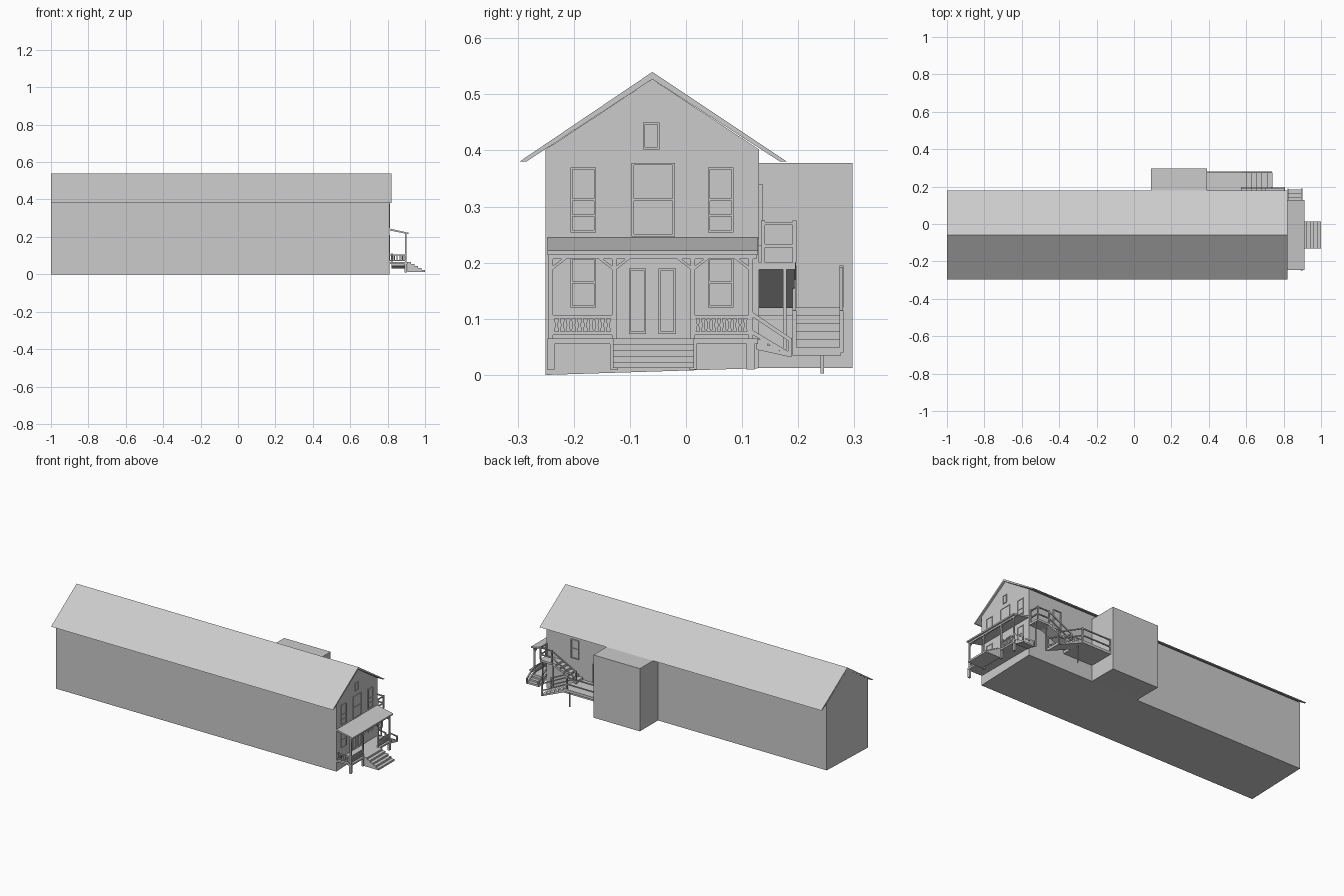
import bpy, bmesh
from mathutils import Vector

if "Cube" in bpy.data.objects:
    bpy.data.objects.remove(bpy.data.objects["Cube"])

grey = bpy.data.materials.new("plain_grey")
grey.diffuse_color = (0.6, 0.6, 0.6, 1)
grey.use_nodes = True
grey.node_tree.nodes["Principled BSDF"].inputs["Base Color"].default_value = grey.diffuse_color


def prism(name, pts, axis, a, b):
    """Extrude a 2D outline: axis 'x' takes (y, z) points, axis 'y' takes (x, z)."""
    bm = bmesh.new()
    put = (lambda p, c: (c, p[0], p[1])) if axis == 'x' else (lambda p, c: (p[0], c, p[1]))
    lo = [bm.verts.new(put(p, a)) for p in pts]
    hi = [bm.verts.new(put(p, b)) for p in pts]
    bm.faces.new(lo)
    bm.faces.new(hi[::-1])
    n = len(pts)
    for i in range(n):
        bm.faces.new((lo[i], hi[i], hi[(i + 1) % n], lo[(i + 1) % n]))
    bmesh.ops.recalc_face_normals(bm, faces=bm.faces)
    me = bpy.data.meshes.new(name)
    bm.to_mesh(me)
    bm.free()
    me.materials.append(grey)
    ob = bpy.data.objects.new(name, me)
    bpy.context.collection.objects.link(ob)
    return ob


def box(name, x0, x1, y0, y1, z0, z1):
    return prism(name, [(y0, z0), (y1, z0), (y1, z1), (y0, z1)], 'x', x0, x1)


def bar(name, p, q, t=0.007):
    """Square bar between two points."""
    p, q = Vector(p), Vector(q)
    ob = box(name, -t / 2, t / 2, -t / 2, t / 2, 0, (q - p).length)
    ob.location = p
    ob.rotation_euler = (q - p).to_track_quat('Z', 'Y').to_euler()
    return ob


def steps(a0, z0, a1, z1, n, under):
    """Saw-tooth stair outline from the low end to the high end."""
    pts = []
    for i in range(n):
        a = a0 + (a1 - a0) * i / n
        pts += [(a, z0 + (z1 - z0) * i / n), (a, z0 + (z1 - z0) * (i + 1) / n)]
    return pts + [(a1, z1), (a1, under)]


def front_window(name, y0, y1, z0, z1, mid=()):
    """Thin pane with a raised frame and cross bars on the front gable wall."""
    w = 0.81
    box(name + "_pane", w - 0.002, w + 0.001, y0, y1, z0, z1)
    t = 0.004
    for s in (y0, y1 - t):
        box(name + "_side", w - 0.002, w + 0.004, s, s + t, z0, z1)
    for z in (z0, z1 - t, *mid):
        box(name + "_bar", w - 0.002, w + 0.004, y0, y1, z, z + t)


# Main building and roof
prism("house_body", [(-0.25, 0), (0.13, 0.012), (0.13, 0.402), (-0.06, 0.527), (-0.25, 0.402)],
      'x', -1, 0.81)
prism("roof", [(-0.297, 0.38), (-0.06, 0.54), (0.18, 0.38), (0.168, 0.38),
               (-0.06, 0.527), (-0.285, 0.38)], 'x', -1, 0.82)
box("side_annex", 0.09, 0.39, 0.12, 0.297, 0.012, 0.378)

# Front windows and doors
for y in (-0.206, 0.039):
    front_window("upper_window", y, y + 0.046, 0.254, 0.37, (0.282, 0.31))
    front_window("lower_window", y, y + 0.046, 0.12, 0.21, (0.163,))
front_window("attic_window", -0.077, -0.047, 0.402, 0.45)
front_window("balcony_door", -0.097, -0.02, 0.247, 0.378, (0.31,))
for y in (-0.102, -0.049):
    front_window("front_door", y, y + 0.031, 0.073, 0.19)

# Side windows beside the outside stair
for x, z0, z1 in ((0.60, 0.23, 0.34), (0.46, 0.12, 0.23)):
    box("side_window_pane", x, x + 0.05, 0.128, 0.132, z0, z1)
    for s in (x, x + 0.045):
        box("side_window_post", s, s + 0.005, 0.128, 0.136, z0, z1)
    for z in (z0, (z0 + z1) / 2, z1 - 0.005):
        box("side_window_bar", x, x + 0.05, 0.128, 0.136, z, z + 0.005)

# Porch: deck, roof, beam, posts and brackets
box("porch_deck", 0.81, 0.905, -0.247, 0.128, 0.055, 0.065)
prism("porch_roof", [(0.808, 0.245), (0.912, 0.222), (0.912, 0.214), (0.808, 0.235)],
      'y', -0.247, 0.128)
box("porch_beam", 0.893, 0.901, -0.245, 0.126, 0.207, 0.217)
PX = 0.897
posts = (-0.241, -0.128, 0.012, 0.115)
for y in posts:
    box("porch_post", PX - 0.004, PX + 0.004, y - 0.004, y + 0.004, 0.055, 0.21)
    box("porch_pier", PX - 0.006, PX + 0.006, y - 0.007, y + 0.007, 0.01, 0.056)
    for d in (-0.027, 0.027):
        if -0.25 < y + d < 0.13:
            bar("porch_bracket", (PX, y, 0.188), (PX, y + d, 0.209), 0.005)

# Porch railings with diamond balusters
for y0, y1 in ((posts[0], posts[1]), (posts[2], posts[3])):
    for z in (0.074, 0.104):
        bar("porch_rail", (PX, y0, z), (PX, y1, z), 0.006)
    n = 11
    for i in range(n):
        y = y0 + (y1 - y0) * (i + 0.5) / n
        prism("porch_baluster", [(y - 0.001, 0.075), (y + 0.001, 0.075), (y + 0.0038, 0.089),
              (y + 0.001, 0.103), (y - 0.001, 0.103), (y - 0.0038, 0.089)],
              'x', PX - 0.002, PX + 0.002)
for z in (0.074, 0.104):
    bar("porch_end_rail", (0.812, posts[0], z), (PX, posts[0], z), 0.006)
for i in range(9):
    x = 0.82 + i * 0.0085
    box("porch_end_baluster", x - 0.002, x + 0.002, posts[0] - 0.002, posts[0] + 0.002, 0.075, 0.103)

# Front steps
prism("front_steps", steps(1.0, 0.012, 0.905, 0.065, 5, 0.012), 'y', -0.13, 0.014)

# Side steps from the end of the porch
prism("porch_side_steps", steps(0.185, 0.032, 0.126, 0.063, 3, 0.045), 'x', 0.82, 0.9)
for x in (0.823, 0.897):
    bar("side_step_rail", (x, 0.115, 0.11), (x, 0.185, 0.063))
    bar("side_step_lower_rail", (x, 0.115, 0.078), (x, 0.185, 0.036))
    bar("side_step_post", (x, 0.185, 0.033), (x, 0.185, 0.066))

# Outside stair: lower flight, deck, upper flight and landing
prism("lower_flight", steps(0.74, 0.035, 0.575, 0.12, 6, 0.105), 'y', 0.19, 0.276)
box("stair_deck", 0.385, 0.58, 0.128, 0.28, 0.105, 0.12)
prism("upper_flight", steps(0.575, 0.12, 0.73, 0.2, 6, 0.188), 'y', 0.13, 0.193)
box("stair_landing", 0.728, 0.808, 0.128, 0.195, 0.188, 0.2)
bar("deck_leg", (0.58, 0.243, 0.003), (0.58, 0.243, 0.11), 0.006)
for x in (0.735, 0.803):
    bar("landing_post", (x, 0.176, 0.045), (x, 0.176, 0.192), 0.006)

# Stair railings: runs of top rail, middle rail and end posts
runs = (((0.392, 0.277, 0.12), (0.575, 0.277, 0.12)),
        ((0.575, 0.277, 0.12), (0.735, 0.277, 0.04)),
        ((0.575, 0.193, 0.12), (0.735, 0.193, 0.04)),
        ((0.575, 0.193, 0.12), (0.73, 0.193, 0.2)),
        ((0.73, 0.193, 0.2), (0.805, 0.193, 0.2)),
        ((0.805, 0.193, 0.2), (0.805, 0.137, 0.2)))
for p, q in runs:
    p, q = Vector(p), Vector(q)
    for h in (0.03, 0.07):
        up = Vector((0, 0, h))
        bar("stair_rail", p + up, q + up, 0.006)
    for c in (p, q):
        bar("stair_rail_post", c, c + Vector((0, 0, 0.075)), 0.007)
